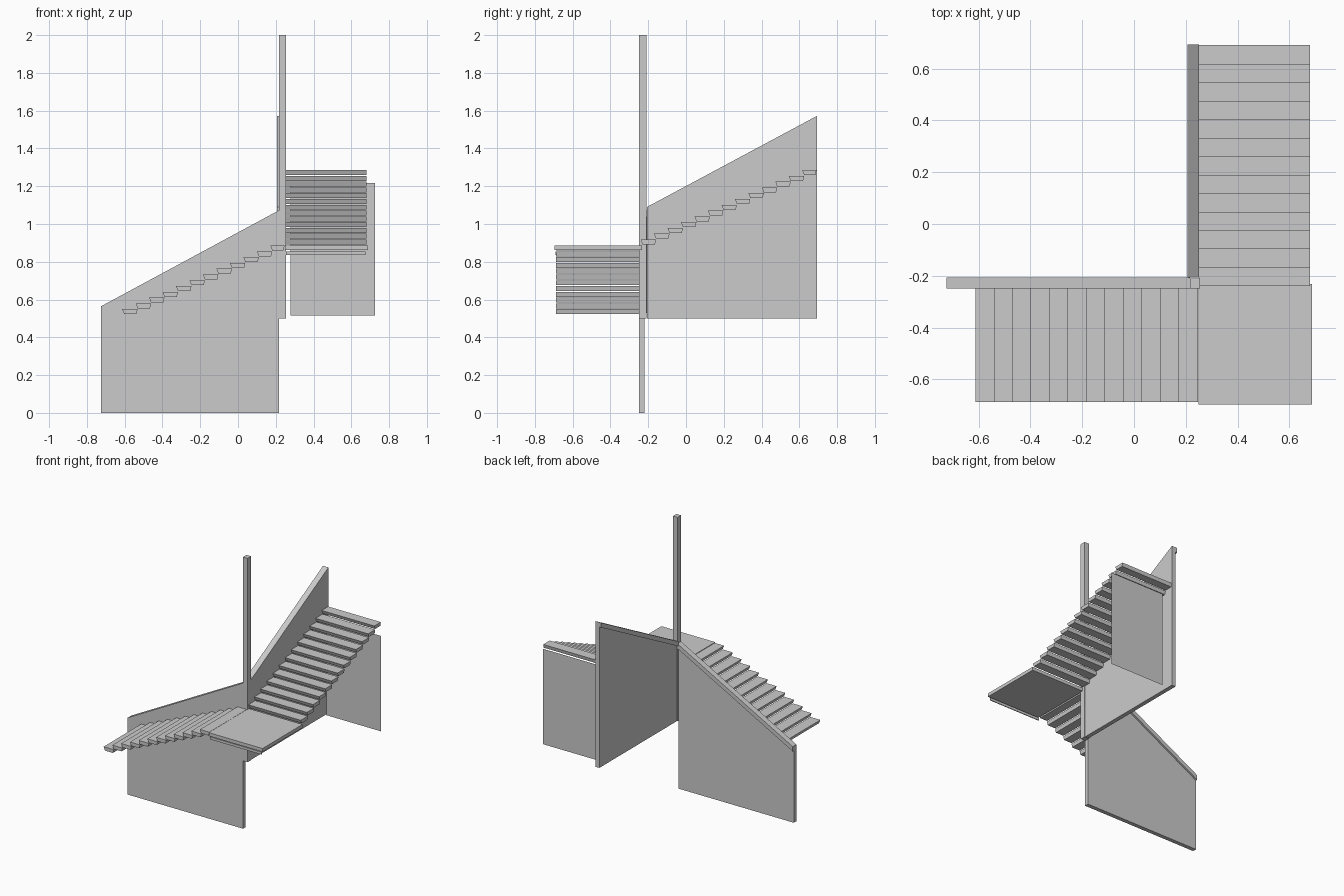
import bpy
from mathutils import Vector

if "Cube" in bpy.data.objects:
    bpy.data.objects.remove(bpy.data.objects["Cube"])


def prism(name, outline, place, a, b):
    """Extrude a closed outline between depths a and b; place maps (u, v, depth) to a point."""
    n = len(outline)
    verts = [place(u, v, d) for d in (a, b) for u, v in outline]
    faces = [tuple(range(n)), tuple(range(2 * n - 1, n - 1, -1))]
    faces += [(i, i + n, (i + 1) % n + n, (i + 1) % n) for i in range(n)]
    return make(name, verts, faces)


def make(name, verts, faces):
    import bmesh
    me = bpy.data.meshes.new(name)
    me.from_pydata([Vector(v) for v in verts], [], faces)
    bm = bmesh.new()
    bm.from_mesh(me)
    bmesh.ops.recalc_face_normals(bm, faces=bm.faces)
    bm.to_mesh(me)
    bm.free()
    ob = bpy.data.objects.new(name, me)
    bpy.context.collection.objects.link(ob)
    return ob


def along_x(u, v, d):
    return (u, d, v)


def along_y(u, v, d):
    return (d, u, v)


def box(name, x, y, z):
    return prism(name, [(x[0], z[0]), (x[1], z[0]), (x[1], z[1]), (x[0], z[1])], along_x, *y)


def wall(name, place, u, base, tops, depth, cap_depth, cap=0.035):
    """Sloped guard wall with a wider sloped cap."""
    lo, hi = tops
    prism(name, [(u[0], base), (u[1], base), (u[1], hi - cap), (u[0], lo - cap)], place, *depth)
    prism(name + "_cap", [(u[0], lo - cap), (u[1], hi - cap), (u[1], hi), (u[0], lo)], place, *cap_depth)


def flight(name, place, count, start, top, depth):
    """Row of treads, each with a raked nosing at the front."""
    run, rise = 0.0713, 0.0306
    for i in range(count):
        u, z = start + i * run, top + i * rise
        end = u + run + (0.01 if i < count - 1 else 0.004)
        prism(f"{name}_{i + 1}", [(u, z), (end, z), (end - 0.006, z - 0.026), (u + 0.01, z - 0.026)], place, *depth)


# newel post
box("newel_post", (0.216, 0.254), (-0.25, -0.21), (0.5, 2.0))

# guard walls with caps
wall("lower_wall", along_x, (-0.724, 0.216), 0.0, (0.565, 1.072), (-0.25, -0.22), (-0.25, -0.207))
wall("upper_wall", along_y, (-0.207, 0.693), 0.5, (1.09, 1.572), (0.22, 0.251), (0.207, 0.251))

# stair flights
flight("lower_step", along_x, 12, -0.613, 0.549, (-0.687, -0.25))
flight("upper_step", along_y, 13, -0.24, 0.918, (0.251, 0.679))

# landing and the riser board below it
box("landing", (0.25, 0.688), (-0.697, -0.232), (0.862, 0.887))
box("landing_riser", (0.255, 0.676), (-0.69, -0.684), (0.836, 0.855))

# thin panel below the top step
make("end_panel", [(0.279, 0.63, 0.516), (0.724, 0.63, 0.516), (0.724, 0.63, 1.218), (0.279, 0.63, 1.218)],
     [(0, 1, 2, 3)])
